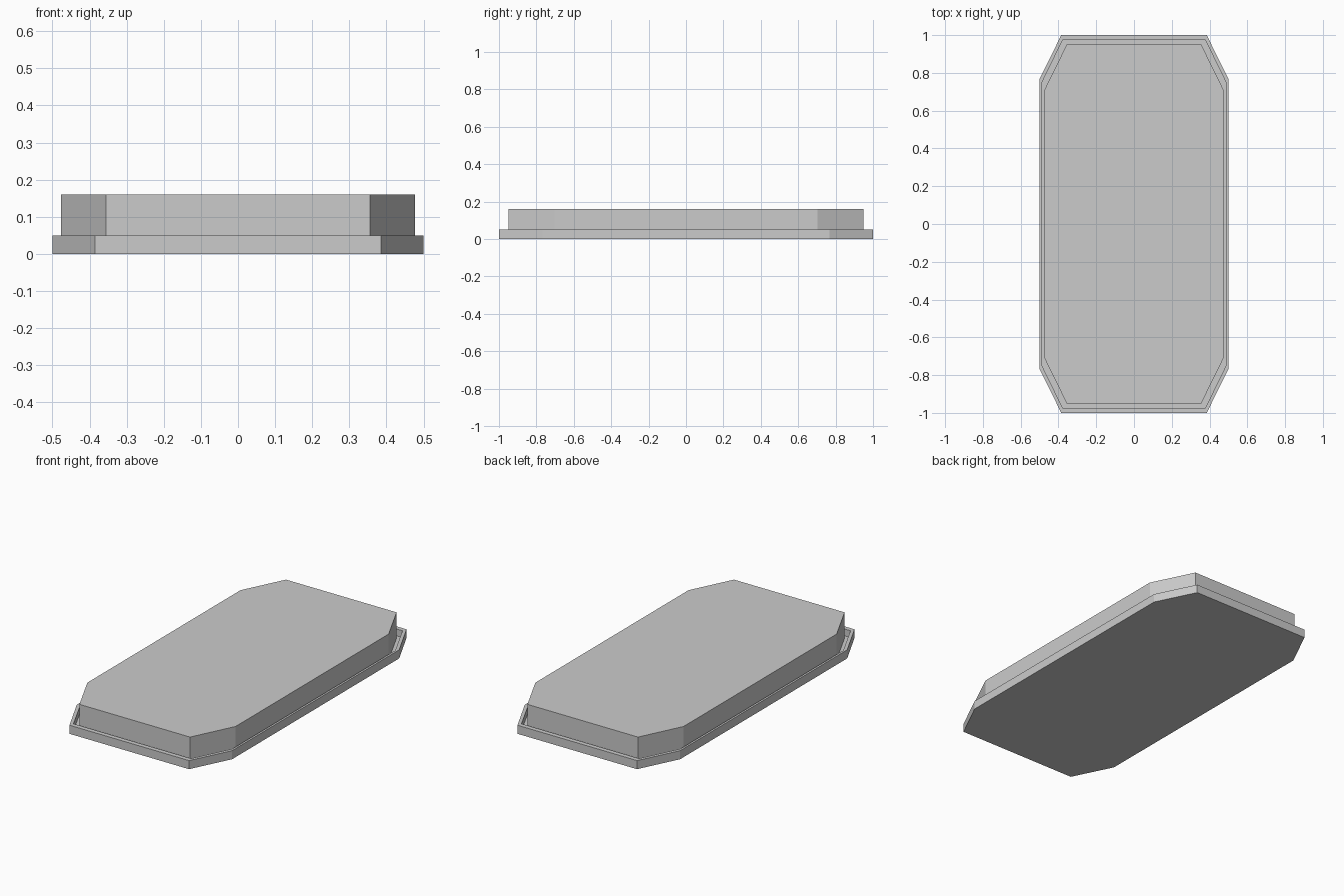
import bpy
import bmesh

if "Cube" in bpy.data.objects:
    bpy.data.objects.remove(bpy.data.objects["Cube"])


def octagon(bm, x, y, cx, cy, z):
    """Ring of a rectangle with chamfered corners (half sizes x, y; chamfer ends cx, cy)."""
    pts = [(x, -cy), (x, cy), (cx, y), (-cx, y), (-x, cy), (-x, -cy), (-cx, -y), (cx, -y)]
    return [bm.verts.new((px, py, z)) for px, py in pts]


outer = (0.5, 1.0, 0.385, 0.768)
rim = (0.488, 0.973, 0.378, 0.748)
block = (0.477, 0.95, 0.356, 0.704)

# Stepped section: outer tray wall, rim, narrow groove, raised slab
steps = [(outer, 0.0), (outer, 0.05), (rim, 0.05), (rim, 0.01), (block, 0.01), (block, 0.16)]

bm = bmesh.new()
rings = [octagon(bm, *size, z) for size, z in steps]
for a, b in zip(rings, rings[1:]):
    for i in range(8):
        j = (i + 1) % 8
        bm.faces.new((a[i], a[j], b[j], b[i]))

# Flat underside and top
bm.faces.new(list(reversed(rings[0])))
bm.faces.new(rings[-1])
bmesh.ops.recalc_face_normals(bm, faces=bm.faces[:])

mesh = bpy.data.meshes.new("slab_in_tray")
bm.to_mesh(mesh)
bm.free()
bpy.context.collection.objects.link(bpy.data.objects.new("slab_in_tray", mesh))
